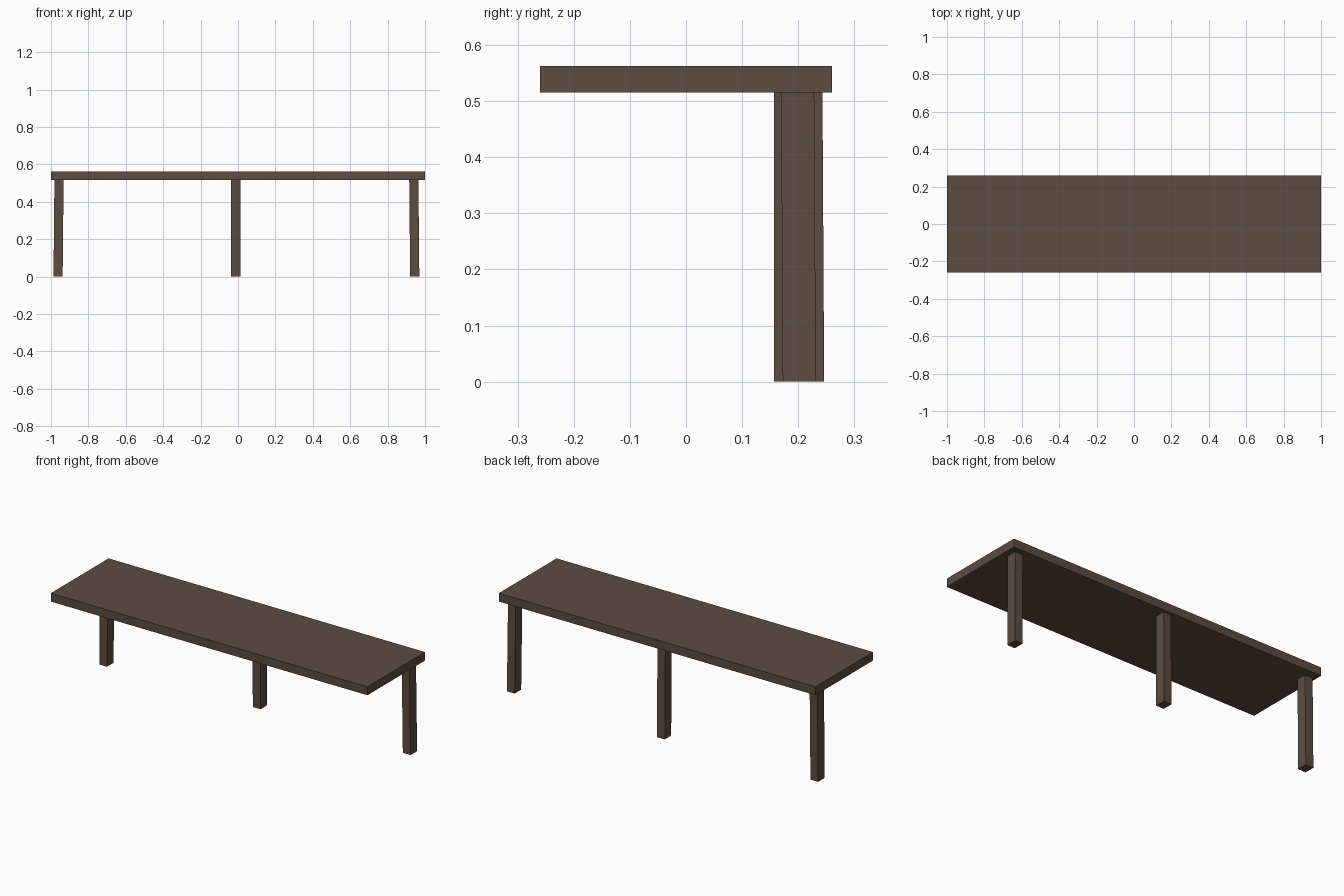
import bpy, bmesh
from mathutils import Matrix, Vector

if "Cube" in bpy.data.objects:
    bpy.data.objects.remove(bpy.data.objects["Cube"])

wood = bpy.data.materials.new("dark brown wood")
wood.diffuse_color = (0.105, 0.072, 0.053, 1)
wood.use_nodes = True
wood.node_tree.nodes["Principled BSDF"].inputs["Base Color"].default_value = wood.diffuse_color


def block(name, size, centre, lean=(0, 0), turn=0.0):
    """Box whose bottom is shifted by lean relative to its top."""
    bm = bmesh.new()
    bmesh.ops.create_cube(bm, size=1)
    rot = Matrix.Rotation(turn, 3, 'Z')
    for v in bm.verts:
        low = v.co.z < 0
        p = rot @ Vector((v.co.x * size[0], v.co.y * size[1], v.co.z * size[2]))
        if low:
            p += Vector((lean[0], lean[1], 0))
        v.co = p + Vector(centre)
    mesh = bpy.data.meshes.new(name)
    bm.to_mesh(mesh)
    bm.free()
    mesh.materials.append(wood)
    ob = bpy.data.objects.new(name, mesh)
    bpy.context.collection.objects.link(ob)
    return ob


# Plank top
block("bench_top", (2.0, 0.52, 0.048), (0, 0, 0.539))

# Three slightly uneven legs along the back edge
legs = {
    "left_leg": (-0.957, 0.1865, (-0.005, 0.0), 0.0),
    "middle_leg": (-0.013, 0.213, (0.0, 0.003), 0.03),
    "right_leg": (0.940, 0.199, (0.005, 0.003), 0.0),
}
for name, (x, y, lean, turn) in legs.items():
    block(name, (0.049, 0.059, 0.515), (x, y, 0.2575), lean, turn)
